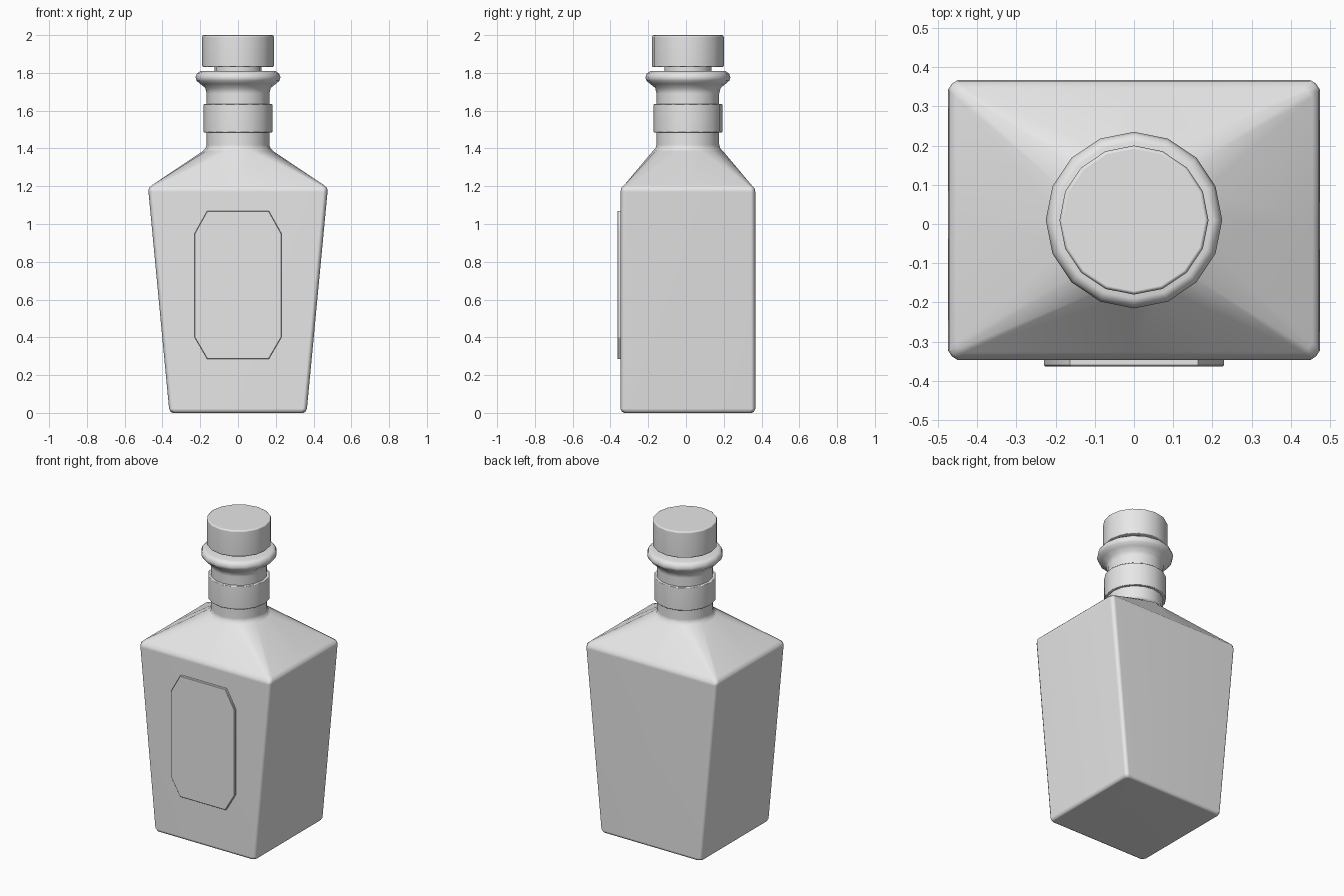
import bpy, bmesh, math
from mathutils import Vector

if "Cube" in bpy.data.objects:
    bpy.data.objects.remove(bpy.data.objects["Cube"], do_unlink=True)

SIDES = 16
CENTRE_Y = 0.01

grey = bpy.data.materials.new("plain grey")
grey.use_nodes = True
grey.diffuse_color = (0.8, 0.8, 0.8, 1)
grey.node_tree.nodes["Principled BSDF"].inputs["Base Color"].default_value = (0.8, 0.8, 0.8, 1)


def circle(r, z):
    steps = [math.tau * i / SIDES for i in range(SIDES)]
    return [Vector((r * math.cos(t), r * math.sin(t), z)) for t in steps]


def rectangle(a, b, c, z):
    """Sixteen-point rectangle with softened corners, matching the circle's order."""
    half = [(a, 0), (a, b - c), (a - c * 0.4, b - c * 0.4), (a - c, b),
            (0, b), (c - a, b), (c * 0.4 - a, b - c * 0.4), (-a, b - c)]
    return [Vector((x * s, y * s, z)) for s in (1, -1) for x, y in half]


def finish(name, bm, angle=50):
    bmesh.ops.recalc_face_normals(bm, faces=bm.faces)
    mesh = bpy.data.meshes.new(name)
    bm.to_mesh(mesh)
    bm.free()
    mesh.materials.append(grey)
    obj = bpy.data.objects.new(name, mesh)
    bpy.context.collection.objects.link(obj)
    obj.location.y = CENTRE_Y
    bpy.ops.object.select_all(action="DESELECT")
    obj.select_set(True)
    bpy.context.view_layer.objects.active = obj
    bpy.ops.object.shade_smooth_by_angle(angle=math.radians(angle))
    weighted = obj.modifiers.new("even shading", "WEIGHTED_NORMAL")
    weighted.keep_sharp = True
    return obj


def loft(name, rings):
    """Skin a stack of equal-length rings and cap both ends."""
    bm = bmesh.new()
    loops = [[bm.verts.new(p) for p in ring] for ring in rings]
    for low, high in zip(loops, loops[1:]):
        for i in range(SIDES):
            j = (i + 1) % SIDES
            bm.faces.new((low[i], low[j], high[j], high[i]))
    bm.faces.new(loops[0][::-1])
    bm.faces.new(loops[-1])
    return finish(name, bm)


def turned(name, profile):
    return loft(name, [circle(r, z) for r, z in profile])


# Tapered body, sloping shoulders, neck and rolled lip
body = [rectangle(0.345, 0.337, 0.02, 0), rectangle(0.357, 0.35, 0.022, 0.006),
        rectangle(0.365, 0.357, 0.022, 0.022), rectangle(0.474, 0.357, 0.024, 1.17),
        rectangle(0.472, 0.353, 0.024, 1.19), rectangle(0.455, 0.337, 0.024, 1.206)]
neck = [(0.187, 1.385), (0.172, 1.4), (0.166, 1.42), (0.166, 1.69), (0.173, 1.72),
        (0.2, 1.742), (0.219, 1.758), (0.225, 1.776), (0.218, 1.796), (0.2, 1.809),
        (0.12, 1.81)]
loft("bottle", body + [circle(r, z) for r, z in neck])

# Collar around the neck
turned("neck_collar", [(0.179, 1.485), (0.183, 1.489), (0.183, 1.631), (0.179, 1.635)])

# Stopper: narrow plug under a wide cap
turned("stopper_plug", [(0.125, 1.75), (0.125, 1.85)])
turned("stopper_cap", [(0.184, 1.83), (0.19, 1.836), (0.19, 1.99), (0.187, 1.997), (0.181, 2)])

# Raised front label with clipped corners
bm = bmesh.new()
outline = [(0.23, 0.4), (0.23, 0.95), (0.163, 1.07), (-0.163, 1.07),
           (-0.23, 0.95), (-0.23, 0.4), (-0.163, 0.285), (0.163, 0.285)]
back = [bm.verts.new((x, -0.35, z)) for x, z in outline]
front = [bm.verts.new((x, -0.373, z)) for x, z in outline]
bm.faces.new(back)
bm.faces.new(front[::-1])
for i in range(len(outline)):
    j = (i + 1) % len(outline)
    bm.faces.new((back[i], back[j], front[j], front[i]))
rim = [e for e in bm.edges if all(v in front for v in e.verts)]
bmesh.ops.bevel(bm, geom=rim, offset=0.003, segments=1, affect="EDGES")
finish("front_label", bm, 30)
